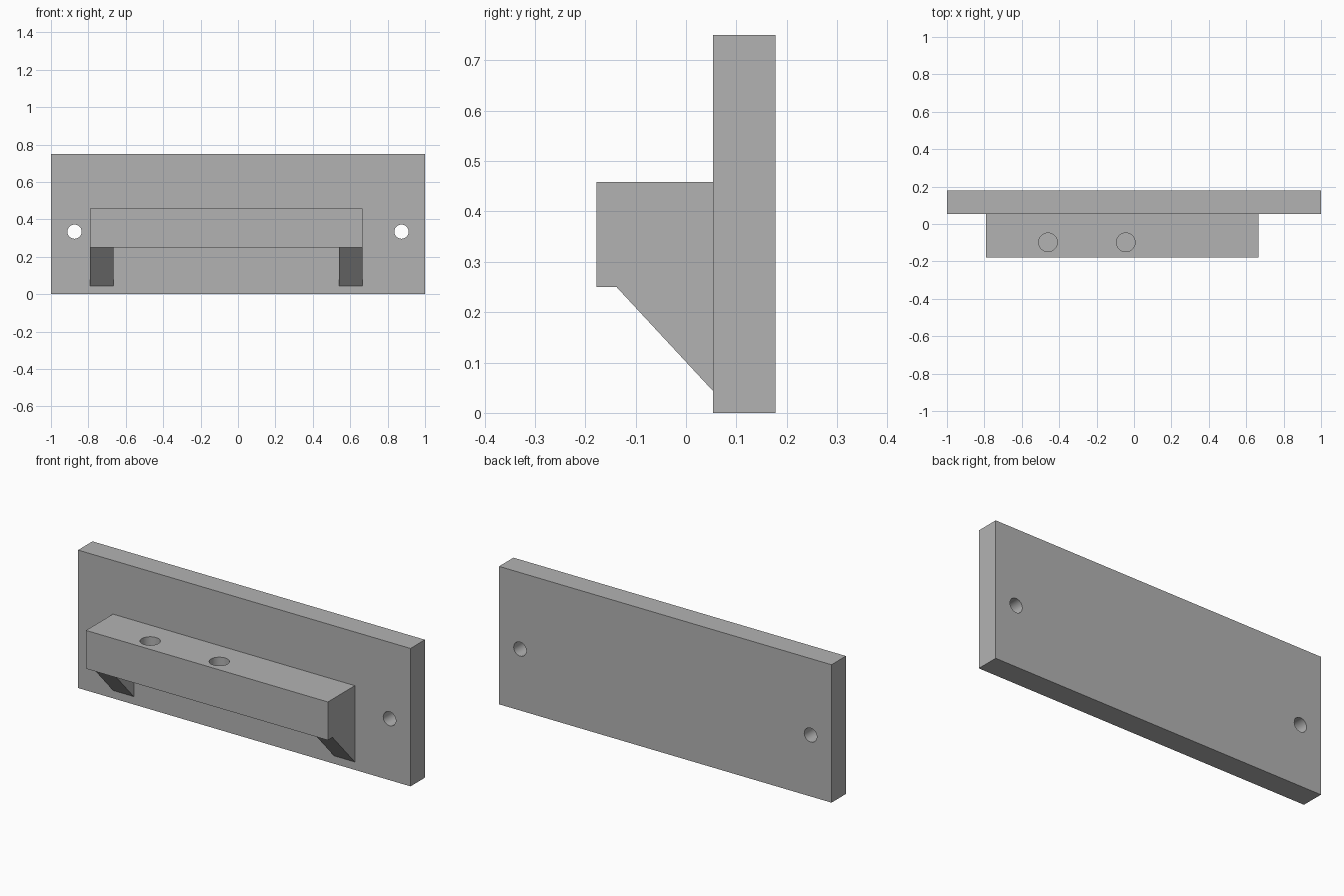
import bpy, bmesh
from math import pi, radians
from mathutils import Matrix, Vector

cube = bpy.data.objects.get("Cube")
if cube:
    bpy.data.objects.remove(cube, do_unlink=True)

grey = bpy.data.materials.new("plain grey")
grey.use_nodes = True
COLOUR = (0.45, 0.45, 0.45, 1)
grey.diffuse_color = COLOUR
grey.node_tree.nodes["Principled BSDF"].inputs["Base Color"].default_value = COLOUR


def add_object(name, bm):
    bmesh.ops.recalc_face_normals(bm, faces=bm.faces)
    mesh = bpy.data.meshes.new(name)
    bm.to_mesh(mesh)
    bm.free()
    mesh.materials.append(grey)
    obj = bpy.data.objects.new(name, mesh)
    bpy.context.collection.objects.link(obj)
    return obj


def extrude_x(name, profile, x0, x1):
    """Extrude a (y, z) outline along x."""
    bm = bmesh.new()
    face = bm.faces.new([bm.verts.new((x0, y, z)) for y, z in profile])
    new = bmesh.ops.extrude_face_region(bm, geom=[face])["geom"]
    verts = [v for v in new if isinstance(v, bmesh.types.BMVert)]
    bmesh.ops.translate(bm, verts=verts, vec=(x1 - x0, 0, 0))
    return add_object(name, bm)


def box(name, x0, x1, y0, y1, z0, z1):
    return extrude_x(name, [(y0, z0), (y1, z0), (y1, z1), (y0, z1)], x0, x1)


def cylinder(name, centre, radius, depth, tilt=0):
    bm = bmesh.new()
    matrix = Matrix.Translation(Vector(centre)) @ Matrix.Rotation(tilt, 4, "X")
    bmesh.ops.create_cone(bm, cap_ends=True, segments=48, radius1=radius,
                          radius2=radius, depth=depth, matrix=matrix)
    return add_object(name, bm)


def combine(target, tool, operation):
    """Apply a boolean to the target and discard the tool."""
    tool.hide_render = True
    mod = target.modifiers.new("combine", "BOOLEAN")
    mod.operation, mod.object, mod.solver = operation, tool, "EXACT"
    bpy.context.view_layer.update()
    graph = bpy.context.evaluated_depsgraph_get()
    mesh = bpy.data.meshes.new_from_object(target.evaluated_get(graph))
    target.modifiers.clear()
    target.data = mesh
    bpy.data.objects.remove(tool, do_unlink=True)


LEFT, RIGHT, LEG = -0.79, 0.665, 0.125
FRONT, PLATE, BACK = -0.178, 0.054, 0.178
LOW, UNDER, TOP = 0.043, 0.25, 0.458

# Mounting plate with two screw holes through it
plate = box("mounting_plate", -1, 1, PLATE, BACK, 0, 0.75)
for side in (-1, 1):
    hole = cylinder("screw_hole", (side * 0.874, 0.116, 0.334), 0.038, 0.4, pi / 2)
    combine(plate, hole, "DIFFERENCE")

# Shelf with a sloping brace at each end, opened between the braces
root = PLATE + 0.03
shelf = extrude_x("shelf", [(root, LOW), (PLATE, LOW), (-0.138, UNDER),
                            (FRONT, UNDER), (FRONT, TOP), (root, TOP)], LEFT, RIGHT)
gap = box("brace_gap", LEFT + LEG, RIGHT - LEG, -0.5, 0.5, -0.2, UNDER)
combine(shelf, gap, "DIFFERENCE")

# Blind round sockets in the shelf top
for x in (-0.46, -0.044):
    socket = cylinder("socket", (x, -0.098, TOP), 0.05, 0.34)
    combine(shelf, socket, "DIFFERENCE")

# Fuse the shelf to the plate
combine(plate, shelf, "UNION")
plate.name = "plate_with_shelf"

bpy.ops.object.select_all(action="DESELECT")
plate.select_set(True)
bpy.context.view_layer.objects.active = plate
bpy.ops.object.shade_smooth_by_angle(angle=radians(30))
